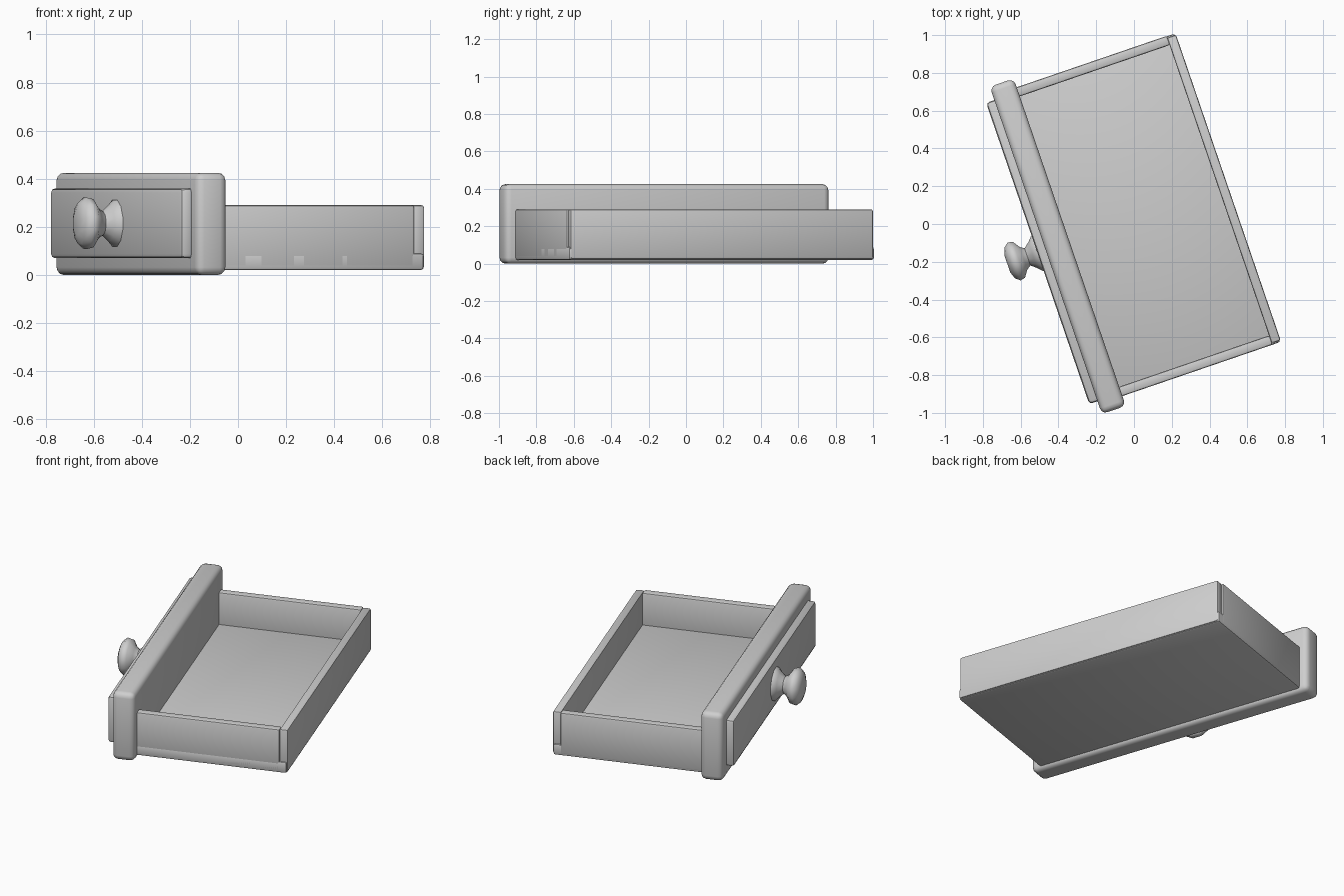
import bpy, bmesh, math
from mathutils import Matrix, Vector

cube = bpy.data.objects.get("Cube")
if cube:
    bpy.data.objects.remove(cube, do_unlink=True)

# The whole drawer is built square, then turned about z
TURN = Matrix.Rotation(math.radians(18.9), 4, 'Z')

grey = bpy.data.materials.new("light_grey")
grey.use_nodes = True
colour = (0.62, 0.62, 0.62, 1)
grey.diffuse_color = colour
grey.node_tree.nodes["Principled BSDF"].inputs["Base Color"].default_value = colour


def finish(name, bm, angle=40):
    bmesh.ops.recalc_face_normals(bm, faces=bm.faces)
    bm.transform(TURN)
    mesh = bpy.data.meshes.new(name)
    bm.to_mesh(mesh)
    bm.free()
    mesh.materials.append(grey)
    obj = bpy.data.objects.new(name, mesh)
    bpy.context.collection.objects.link(obj)
    bpy.ops.object.select_all(action='DESELECT')
    obj.select_set(True)
    bpy.context.view_layer.objects.active = obj
    bpy.ops.object.shade_smooth_by_angle(angle=math.radians(angle))
    return obj


def rounded_box(name, low, high, bevel, segments=2):
    low, high = Vector(low), Vector(high)
    bm = bmesh.new()
    bmesh.ops.create_cube(bm, size=1)
    bmesh.ops.scale(bm, vec=high - low, verts=bm.verts)
    bmesh.ops.translate(bm, vec=(low + high) / 2, verts=bm.verts)
    bmesh.ops.bevel(bm, geom=bm.edges[:], offset=bevel, segments=segments,
                    profile=0.5, affect='EDGES')
    return finish(name, bm)


# Front board with its raised plate
rounded_box("front_board", (-0.487, -0.897, 0.0), (-0.353, 0.935, 0.425), 0.032, 3)
rounded_box("front_plate", (-0.533, -0.825, 0.07), (-0.47, 0.86, 0.36), 0.018)

# Tray: floor, two sides and back
rounded_box("floor", (-0.37, -0.842, 0.02), (0.53, 0.884, 0.09), 0.012)
for name, inner, outer in (("left_side", 0.835, 0.886), ("right_side", -0.842, -0.79)):
    rounded_box(name, (-0.37, inner, 0.03), (0.488, outer, 0.29), 0.01)
rounded_box("back_board", (0.485, -0.834, 0.025), (0.535, 0.876, 0.29), 0.01)

# Turned knob, as (distance along its axis, radius)
profile = [(-0.52, 0.1), (-0.538, 0.1), (-0.56, 0.075), (-0.59, 0.05), (-0.612, 0.065),
           (-0.638, 0.104), (-0.665, 0.11), (-0.69, 0.088), (-0.703, 0.05)]
SIDES = 12
bm = bmesh.new()
rings = []
for along, radius in profile:
    ring = []
    for i in range(SIDES):
        t = math.tau * (i + 0.5) / SIDES
        ring.append(bm.verts.new((along, 0.018 + radius * math.cos(t),
                                  0.215 + radius * math.sin(t))))
    rings.append(ring)
for a, b in zip(rings, rings[1:]):
    for i in range(SIDES):
        j = (i + 1) % SIDES
        bm.faces.new((a[i], a[j], b[j], b[i]))
bm.faces.new(rings[0])
bm.faces.new(rings[-1])
finish("knob", bm, 60)
